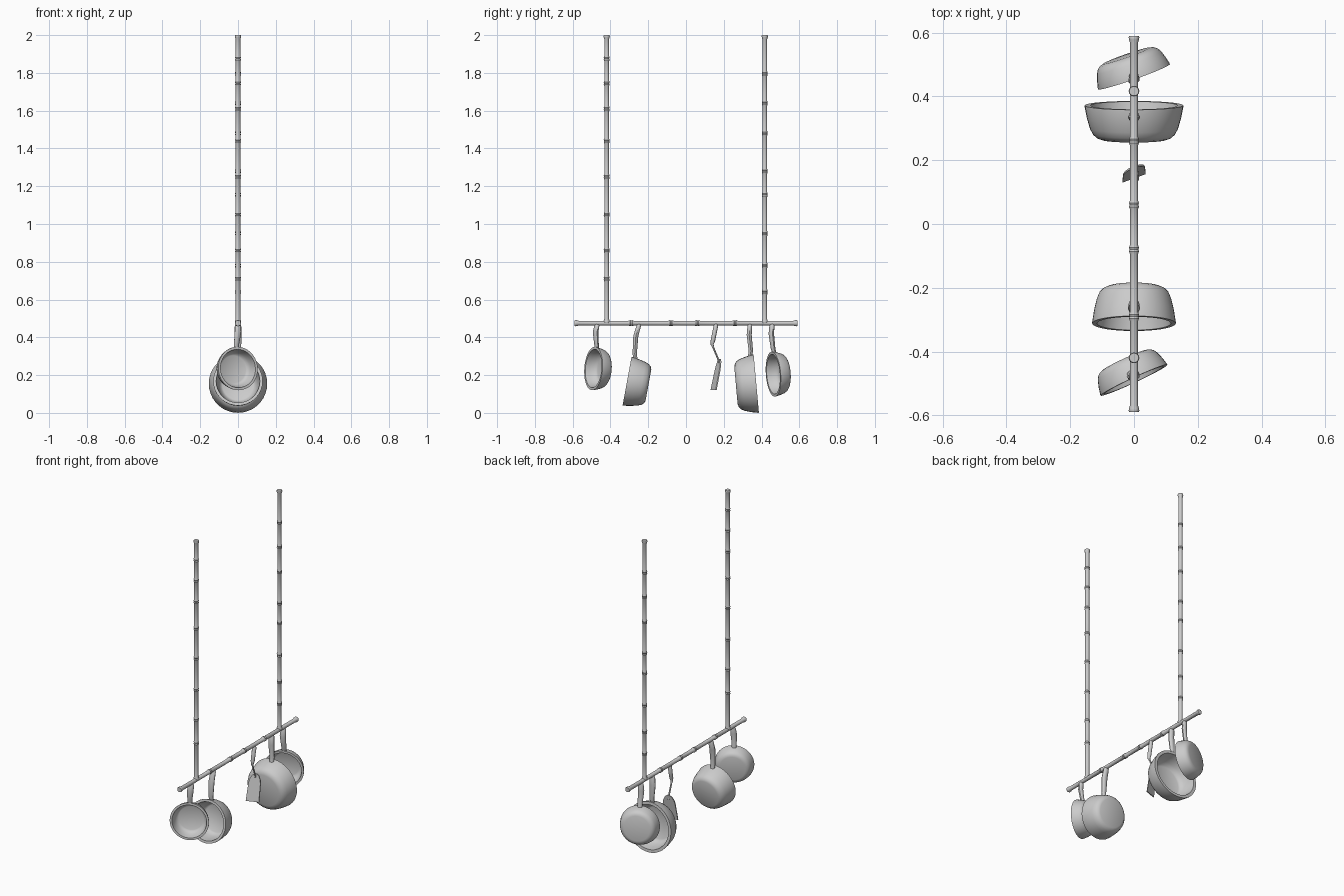
import bpy, math
from mathutils import Vector, Matrix

if "Cube" in bpy.data.objects:
    bpy.data.objects.remove(bpy.data.objects["Cube"])


def finish(name, verts, faces, angle=40):
    me = bpy.data.meshes.new(name)
    me.from_pydata([tuple(v) for v in verts], [], faces)
    ob = bpy.data.objects.new(name, me)
    bpy.context.collection.objects.link(ob)
    bpy.ops.object.select_all(action='DESELECT')
    ob.select_set(True)
    bpy.context.view_layer.objects.active = ob
    bpy.ops.object.shade_smooth_by_angle(angle=math.radians(angle))
    return ob


def lathe(name, profile, matrix, n):
    """Revolve (radius, height) points about local z; zero radius ends are single points."""
    verts, faces, rings = [], [], []
    for r, h in profile:
        k = n if r > 1e-6 else 1
        rings.append([len(verts) + i for i in range(k)])
        for i in range(k):
            a = 2 * math.pi * i / n
            verts.append(matrix @ Vector((r * math.cos(a), r * math.sin(a), h)))
    for a, b in zip(rings, rings[1:]):
        for i in range(n):
            j = (i + 1) % n
            f = [a[i % len(a)], a[j % len(a)], b[j % len(b)], b[i % len(b)]]
            faces.append(list(dict.fromkeys(f)))
    return finish(name, verts, faces)


def bamboo(name, start, end, nodes):
    """Pole with swollen rings at the given distances and flared ends."""
    start, end = Vector(start), Vector(end)
    d = end - start
    L = d.length
    m = Matrix.Translation(start) @ d.to_track_quat('Z', 'Y').to_matrix().to_4x4()
    r, R = 0.0125, 0.0168
    prof = [(0, 0), (R - .002, 0), (R, .005), (R - .001, .012), (r, .022)]
    for t in sorted(nodes):
        prof += [(r, t - .014), (R - .001, t - .006), (r + .001, t),
                 (R - .001, t + .006), (r, t + .014)]
    prof += [(r, L - .022), (R - .001, L - .012), (R, L - .005), (R - .002, L), (0, L)]
    return lathe(name, prof, m, 12)


def handle(name, path, angle=0, n=10):
    """Flattened tube; path rows are (x, y, z, half width, half depth)."""
    ca, sa = math.cos(angle), math.sin(angle)
    verts, faces = [], []
    for x, y, z, w, d in path:
        for i in range(n):
            a = 2 * math.pi * i / n
            u, v = w * math.cos(a), d * math.sin(a)
            verts.append((x + u * ca - v * sa, y + u * sa + v * ca, z))
    for s in range(len(path) - 1):
        for i in range(n):
            j = (i + 1) % n
            faces.append((s * n + j, s * n + i, (s + 1) * n + i, (s + 1) * n + j))
    faces.append(list(range(n)))
    faces.append(list(range(len(verts) - 1, len(verts) - n - 1, -1)))
    return finish(name, verts, faces)


def pan(name, rim, normal, R, D, top_y):
    """Hanging pan: rim centre, opening direction, rim radius, depth, hanging point."""
    nrm = Vector(normal).normalized()
    rim = Vector(rim)
    m = Matrix.Translation(rim - nrm * D) @ nrm.to_track_quat('Z', 'Y').to_matrix().to_4x4()
    prof = [(0, 0), (.64, 0), (.74, .05), (.82, .15), (.88, .32), (.94, .62), (.985, .95),
            (.985, 1), (.87, 1), (.83, .7), (.77, .38), (.69, .2), (.62, .14), (0, .14)]
    lathe(name, [(r * R, h * D) for r, h in prof], m, 36)
    # handle rises from just below the rim to the bar
    up = (Vector((0, 0, 1)) - nrm * nrm.z).normalized()
    p = rim + up * R * .93 - nrm * D * .2
    q = rim + up * (R + .015) - nrm * D * .12
    zm = q.z + (.47 - q.z) * .6
    ym = top_y + (q.y - top_y) * .45 - .006
    ang = math.atan2(nrm.y, nrm.x) + math.pi / 2
    handle(name + "_handle", [(0, top_y, .472, .010, .009), (0, top_y, .462, .017, .013),
                              (0, ym, zm, .019, .014), (q.x, q.y, q.z, .015, .012),
                              (p.x, p.y, p.z, .014, .011)], ang)


# hanging frame
bamboo("left_pole", (0, -.42, .475), (0, -.42, 2),
       [z - .475 for z in (.71, .86, 1.05, 1.25, 1.44, 1.61, 1.745, 1.875)])
bamboo("right_pole", (0, .417, .475), (0, .417, 2),
       [z - .475 for z in (.64, .78, .95, 1.155, 1.28, 1.48, 1.64, 1.795)])
bamboo("hanging_bar", (0, -.59, .475), (0, .59, .475),
       [y + .59 for y in (-.29, -.08, .06, .26)])

# pans
pan("small_pan_left", (0, -.49, .235), (.42, -.905, .07), .117, .07, -.472)
pan("deep_pan_left", (0, -.312, .168), (0, -.98, .18), .133, .115, -.25)
pan("large_pan_right", (0, .372, .155), (0, .996, .09), .157, .108, .338)
pan("small_pan_right", (0, .462, .205), (.33, -.94, -.07), .121, .07, .455)

# spatula grip and neck
ang = math.radians(20)
handle("spatula_handle", [(.004, .158, .472, .008, .007), (.004, .158, .46, .013, .012),
                          (.004, .142, .38, .012, .012), (.004, .138, .362, .008, .008),
                          (.002, .145, .345, .005, .005), (0, .17, .285, .005, .005),
                          (0, .176, .255, .005, .003)], ang)

# spatula blade: rounded shoulders, straight lower edge
half = [(.008, .285), (.022, .272), (.032, .25), (.036, .225), (.039, .12)]
outline = half + [(-u, z) for u, z in reversed(half)]
verts = []
for t in (-.003, .003):
    for u, z in outline:
        y = .146 + (z - .12) * .2 + t
        verts.append((u * math.cos(ang), y + u * math.sin(ang), z))
k = len(outline)
faces = [list(range(k - 1, -1, -1)), list(range(k, 2 * k))]
faces += [(i, (i + 1) % k, k + (i + 1) % k, k + i) for i in range(k)]
blade = finish("spatula_blade", verts, faces, 30)

# consistent outward normals
import bmesh
for ob in bpy.context.scene.objects:
    bm = bmesh.new()
    bm.from_mesh(ob.data)
    bmesh.ops.recalc_face_normals(bm, faces=bm.faces)
    bm.to_mesh(ob.data)
    bm.free()
